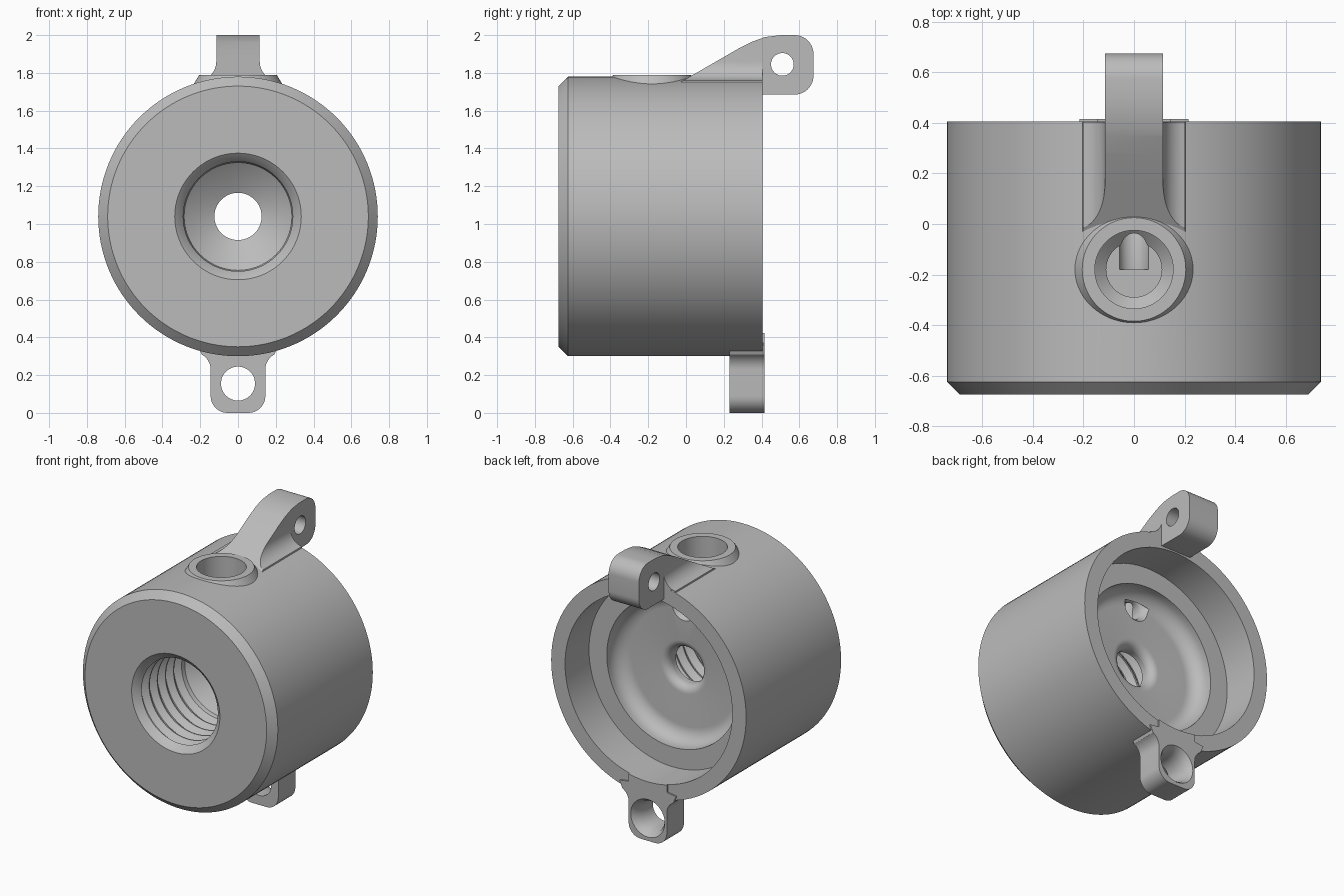
import bpy, bmesh
from math import sin, cos, pi, radians
from mathutils import Vector

if "Cube" in bpy.data.objects:
    bpy.data.objects.remove(bpy.data.objects["Cube"], do_unlink=True)

AXIS_Z = 1.04
metal = bpy.data.materials.new("plain grey")
metal.use_nodes = True
GREY = (0.5, 0.5, 0.5, 1)
metal.diffuse_color = GREY
metal.node_tree.nodes["Principled BSDF"].inputs["Base Color"].default_value = GREY


def finish(name, bm):
    bmesh.ops.recalc_face_normals(bm, faces=bm.faces)
    mesh = bpy.data.meshes.new(name)
    bm.to_mesh(mesh)
    bm.free()
    mesh.materials.append(metal)
    ob = bpy.data.objects.new(name, mesh)
    bpy.context.collection.objects.link(ob)
    return ob


def lathe(name, profile, place, steps=96):
    """Solid of revolution from (radius, height) points, capped at both ends."""
    bm = bmesh.new()
    rings = [[bm.verts.new(place(r * cos(2 * pi * i / steps), r * sin(2 * pi * i / steps), t))
              for i in range(steps)] for r, t in profile]
    for a, b in zip(rings, rings[1:]):
        for i in range(steps):
            j = (i + 1) % steps
            bm.faces.new((a[i], a[j], b[j], b[i]))
    bm.faces.new(rings[0])
    bm.faces.new(rings[-1])
    return finish(name, bm)


def prism(name, points, place, start, end):
    """Extrude a flat outline from start to end."""
    bm = bmesh.new()
    face = bm.faces.new([bm.verts.new(place(u, v, start)) for u, v in points])
    new = bmesh.ops.extrude_face_region(bm, geom=[face])["geom"]
    shift = place(0, 0, end) - place(0, 0, start)
    bmesh.ops.translate(bm, vec=shift, verts=[g for g in new if isinstance(g, bmesh.types.BMVert)])
    return finish(name, bm)


def arc(cx, cy, r, start, end, n=10):
    return [(cx + r * cos(radians(start + (end - start) * i / n)),
             cy + r * sin(radians(start + (end - start) * i / n))) for i in range(n + 1)]


def combine(target, tool, operation):
    mod = target.modifiers.new("join", 'BOOLEAN')
    mod.object, mod.operation, mod.solver = tool, operation, 'EXACT'
    bpy.context.view_layer.objects.active = target
    bpy.ops.object.modifier_apply(modifier=mod.name)
    bpy.data.objects.remove(tool, do_unlink=True)


def along_y(z, x=0):
    return lambda a, b, t: Vector((x + a, t, z + b))


def along_z(y):
    return lambda a, b, t: Vector((a, y + b, t))


def along_x(y, z):
    return lambda a, b, t: Vector((t, y + a, z + b))


# Chamfered main cylinder
body = lathe("threaded_housing", [(0.69, -0.675), (0.74, -0.625), (0.74, 0.405)],
             along_y(AXIS_Z), 128)

# Conical boss around the top port
combine(body, lathe("port_boss", [(0.24, 1.6), (0.235, 1.74), (0.205, 1.79)],
                    along_z(-0.18)), 'UNION')

# Upper lug: sloping arm with rounded end, and fillets where it meets the cylinder
arm = ([(-0.12, 1.70), (0.02, 1.78), (0.28, 1.93), (0.35, 1.965), (0.42, 1.99), (0.5, 2.0)]
       + arc(0.575, 1.9, 0.1, 90, 0) + arc(0.575, 1.785, 0.1, 0, -90)
       + [(0.39, 1.685), (-0.12, 1.685)])
flare = arc(0.215, 1.86, 0.1, 180, 262)
flare = [(0.115, 2.1)] + flare + [(0.215, 1.69)]
flare = flare + [(-x, z) for x, z in reversed(flare)]
fillet = prism("arm_fillet", flare, along_y(0), -0.15, 0.404)
combine(fillet, prism("arm_limit", arm, along_x(0, 0), -0.4, 0.4), 'INTERSECT')
combine(body, fillet, 'UNION')
combine(body, prism("upper_lug", arm, along_x(0, 0), -0.1149, 0.1149), 'UNION')

# Lower lug: rounded tab with flared root
tab = (arc(0.055, 0.09, 0.09, -90, 0) + arc(0.235, 0.23, 0.09, 180, 118)
       + [(0.215, 0.36), (0.145, 0.37), (0.145, 0.52)])
tab = tab + [(-x, z) for x, z in reversed(tab)]
combine(body, prism("lower_lug", tab, along_y(0), 0.23, 0.415), 'UNION')

# Threaded front bore, throat and stepped rear recess
bore = [(0.335, -0.8), (0.335, -0.675), (0.295, -0.64)]
for i in range(5):
    y = -0.63 + 0.088 * i
    bore += [(0.29, y), (0.325, y + 0.036), (0.325, y + 0.046), (0.29, y + 0.08)]
bore += [(0.285, -0.17), (0.205, -0.11), (0.125, -0.07), (0.125, -0.03)]
bore += arc(0.18, -0.035, 0.055, 180, 90, 6)
bore += arc(0.4, 0.12, 0.1, -90, 0, 8)
bore += [(0.5, 0.145), (0.635, 0.145), (0.635, 0.6)]
combine(body, lathe("bore_cutter", bore, along_y(AXIS_Z)), 'DIFFERENCE')

# Top port and the small passage to the rear recess
combine(body, lathe("port_cutter", [(0.11, 1.43), (0.11, 1.48), (0.155, 1.52), (0.155, 1.9)],
                    along_z(-0.18), 64), 'DIFFERENCE')
combine(body, lathe("passage_cutter", [(0.06, -0.18), (0.06, -0.02), (0.07, 0.0), (0.1, 0.03)],
                    along_y(1.45), 40), 'DIFFERENCE')

# Lug holes, the lower one flared at the back
combine(body, lathe("upper_hole", [(0.06, -0.3), (0.06, 0.3)], along_x(0.51, 1.845), 40),
        'DIFFERENCE')
combine(body, lathe("lower_hole", [(0.09, 0.1), (0.09, 0.3), (0.097, 0.35), (0.11, 0.39),
                                   (0.13, 0.416), (0.13, 0.5)], along_y(0.155), 48),
        'DIFFERENCE')

# Smooth curved walls, keep machined edges crisp
bpy.ops.object.select_all(action='DESELECT')
body.select_set(True)
bpy.context.view_layer.objects.active = body
bpy.ops.object.shade_smooth_by_angle(angle=radians(28))
